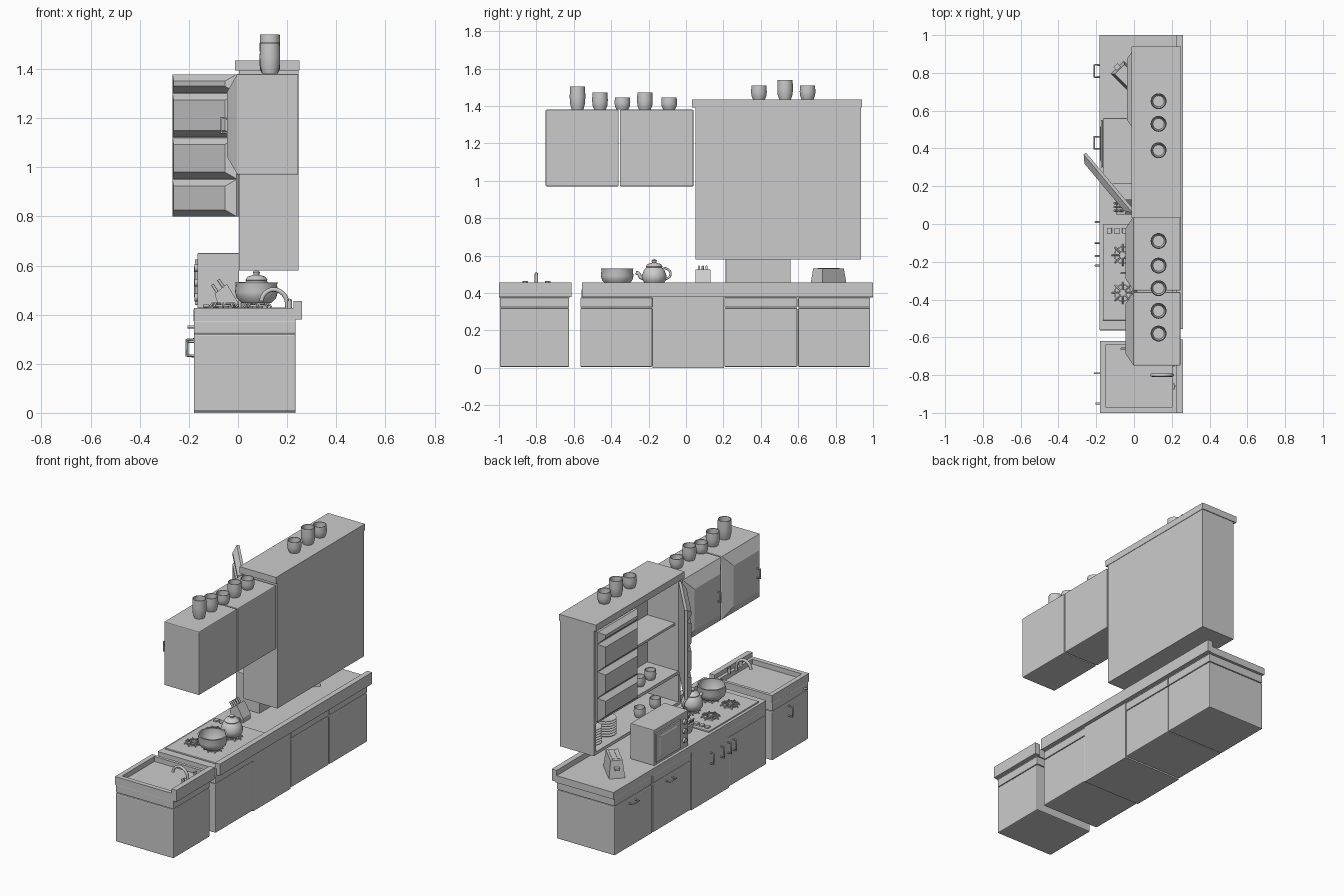
import bpy, bmesh, math
from mathutils import Vector, Matrix

if "Cube" in bpy.data.objects:
    bpy.data.objects.remove(bpy.data.objects["Cube"])


def mesh_obj(name, verts, faces, smooth=False):
    me = bpy.data.meshes.new(name)
    me.from_pydata(verts, [], faces)
    bm = bmesh.new()
    bm.from_mesh(me)
    bmesh.ops.remove_doubles(bm, verts=bm.verts, dist=1e-6)
    bmesh.ops.recalc_face_normals(bm, faces=bm.faces)
    bm.to_mesh(me)
    bm.free()
    ob = bpy.data.objects.new(name, me)
    bpy.context.collection.objects.link(ob)
    if smooth:
        bpy.context.view_layer.objects.active = ob
        bpy.ops.object.select_all(action='DESELECT')
        ob.select_set(True)
        bpy.ops.object.shade_smooth_by_angle(angle=math.radians(40))
    return ob


def loft(name, lower, upper):
    n = len(lower)
    faces = [tuple(range(n)), tuple(range(n, 2 * n))]
    faces += [(i, (i + 1) % n, n + (i + 1) % n, n + i) for i in range(n)]
    return mesh_obj(name, lower + upper, faces)


def box(name, x, y, z, bevel=0):
    ring = [(x[0], y[0]), (x[1], y[0]), (x[1], y[1]), (x[0], y[1])]
    ob = loft(name, [(*p, z[0]) for p in ring], [(*p, z[1]) for p in ring])
    if bevel:
        m = ob.modifiers.new("Bevel", 'BEVEL')
        m.width, m.segments = bevel, 2
    return ob


def raised_panel(name, x0, x1, y, z, iy, iz):
    """Panel on the plane x0 whose face is inset and pushed out to x1."""
    def ring(x, a, b):
        return [(x, y[0] + a, z[0] + b), (x, y[1] - a, z[0] + b),
                (x, y[1] - a, z[1] - b), (x, y[0] + a, z[1] - b)]
    return loft(name, ring(x0, 0, 0), ring(x1, iy, iz))


def lathe(name, profile, loc, segs=24):
    verts, faces = [], []
    for i in range(segs):
        a = 2 * math.pi * i / segs
        verts += [(loc[0] + r * math.cos(a), loc[1] + r * math.sin(a), loc[2] + z) for r, z in profile]
    n = len(profile)
    for i in range(segs):
        j = (i + 1) % segs
        faces += [(i * n + k, j * n + k, j * n + k + 1, i * n + k + 1) for k in range(n - 1)]
    return mesh_obj(name, verts, faces, True)


def tube(name, pts, r, smooth=True):
    cu = bpy.data.curves.new(name, 'CURVE')
    cu.dimensions, cu.bevel_depth, cu.bevel_resolution = '3D', r, 2
    cu.use_fill_caps, cu.resolution_u = True, 6
    sp = cu.splines.new('NURBS' if smooth else 'POLY')
    sp.points.add(len(pts) - 1)
    for p, c in zip(sp.points, pts):
        p.co = (*c, 1)
    if smooth:
        sp.use_endpoint_u, sp.order_u = True, 3
    ob = bpy.data.objects.new(name, cu)
    bpy.context.collection.objects.link(ob)
    bpy.ops.object.select_all(action='DESELECT')
    bpy.context.view_layer.objects.active = ob
    ob.select_set(True)
    bpy.ops.object.convert(target='MESH')


def handle(name, x, y, z, half, vertical=True, out=0.03):
    d = Vector((0, 0, half)) if vertical else Vector((0, half, 0))
    c, o = Vector((x, y, z)), Vector((-out, 0, 0))
    tube(name, [c - d, c - d + o, c + d + o, c + d], 0.005, False)


def cup(name, x, y, z, h, r=0.042):
    lathe(name, [(0, 0), (r * .75, 0), (r * .95, h * .25), (r, h * .55), (r * .95, h),
                 (r * .85, h), (r * .88, h * .5), (r * .7, .012), (0, .012)], (x, y, z))


# Base cabinets
for name, a, b in [("sink_cabinet", -0.995, -0.625), ("oven_cabinet", -0.565, -0.18),
                   ("base_cabinet_1", 0.205, 0.595), ("base_cabinet_2", 0.6, 0.985)]:
    box(name, (-0.18, 0.235), (a, b), (0.005, 0.32), 0.006)
    box(name + "_drawer", (-0.18, 0.235), (a, b), (0.323, 0.375), 0.004)
box("drawer_cabinet", (-0.18, 0.235), (-0.18, 0.203), (0, 0.38))
for y in (0.81, 0.43):
    handle("cabinet_handle", -0.18, y, 0.29, 0.032, False)
handle("sink_handle", -0.18, -0.79, 0.265, 0.032, True)
for y in (0.01, -0.10, -0.17, -0.22):
    handle("drawer_handle", -0.18, y, 0.265, 0.034, True, 0.025)
tube("sink_drawer_knob", [(-0.17, -0.95, 0.35), (-0.205, -0.95, 0.35)], 0.006, False)

# Worktop and backsplashes
box("worktop", (-0.182, 0.235), (-0.56, 1.0), (0.375, 0.42))
box("worktop_backsplash", (0.225, 0.26), (-0.557, 1.0), (0.38, 0.455))
box("sink_backsplash", (0.225, 0.26), (-1.0, -0.612), (0.38, 0.455))

# Sink with recessed basin
box("sink_floor", (-0.18, 0.235), (-1.0, -0.62), (0.375, 0.395))
for i, (x, y) in enumerate([((-0.18, -0.15), (-1, -0.62)), ((0.205, 0.23), (-1, -0.62)),
                            ((-0.15, 0.205), (-1, -0.97)), ((-0.15, 0.205), (-0.64, -0.62))]):
    box(f"sink_rim_{i}", x, y, (0.39, 0.427))
tube("tap_spout", [(0.2, -0.8, 0.42), (0.205, -0.8, 0.47), (0.15, -0.8, 0.51),
                   (0.1, -0.8, 0.485), (0.095, -0.8, 0.455)], 0.009)
for y in (-0.86, -0.74):
    tube("tap_handle", [(0.21, y, 0.42), (0.21, y, 0.462)], 0.01, False)
    tube("tap_lever", [(0.21, y - .015, 0.46), (0.21, y + .015, 0.46)], 0.005, False)

# Hob, burners and knobs
box("hob_plate", (-0.165, 0.205), (-0.51, 0.0), (0.42, 0.43), 0.003)
for x in (-0.06, 0.08):
    for y in (-0.165, -0.365):
        lathe("burner_cap", [(0, 0), (.022, 0), (.022, .012), (0, .012)], (x, y, 0.43), 16)
        lathe("grate_ring", [(.04, .004), (.047, .004), (.047, .012), (.04, .012), (.04, .004)], (x, y, 0.43))
        for k in range(8):
            a = k * math.pi / 4
            c, s = math.cos(a), math.sin(a)
            tube("grate_arm", [(x + .015 * c, y + .015 * s, .446), (x + .045 * c, y + .045 * s, .446),
                               (x + .056 * c, y + .056 * s, .43)], 0.004, False)
for x in (-0.13, -0.09, -0.05, -0.01):
    box("hob_knob", (x - .013, x + .013), (-0.05, -0.02), (0.43, 0.442), 0.003)

# Cooking bowl
lathe("cooking_bowl", [(0, 0), (.06, 0), (.08, .02), (.087, .045), (.084, .075), (.087, .083),
                       (.078, .083), (.077, .045), (.06, .012), (0, .012)], (0.075, -0.368, 0.447), 32)
# Teapot
lathe("teapot_body", [(0, 0), (.045, 0), (.062, .02), (.066, .045), (.055, .075), (.042, .09), (.045, .095),
                      (.035, .108), (.012, .115), (.012, .12), (.015, .126), (.008, .133), (0, .134)],
      (0.075, -0.17, 0.447), 32)
tube("teapot_spout", [(0.075, -0.215, 0.475), (0.075, -0.245, 0.48), (0.075, -0.25, 0.505), (0.075, -0.268, 0.51)], 0.01)
tube("teapot_handle", [(0.075, -0.11, 0.475), (0.075, -0.085, 0.48), (0.075, -0.08, 0.525), (0.075, -0.12, 0.535)], 0.006)

# Microwave oven
box("microwave_body", (-0.165, 0.005), (0.212, 0.56), (0.42, 0.65), 0.003)
box("microwave_door", (-0.176, -0.165), (0.3, 0.55), (0.44, 0.625), 0.003)
raised_panel("microwave_window", -0.176, -0.179, (0.33, 0.52), (0.465, 0.6), .006, .006)
for z in (0.47, 0.53, 0.59):
    tube("microwave_knob", [(-0.165, 0.255, z), (-0.178, 0.255, z)], 0.016, False)

# Toaster
toaster = Matrix.Translation((-0.02, 0.762, 0.42)) @ Matrix.Rotation(-math.pi / 4, 4, 'Z')
parts = [loft("toaster_body", [(u * .095, v * .048, 0) for u, v in ((-1, -1), (1, -1), (1, 1), (-1, 1))],
              [(u * .08, v * .036, .11) for u, v in ((-1, -1), (1, -1), (1, 1), (-1, 1))])]
for s in (-1, 1):
    parts.append(box("toaster_slot", (-.06, .06), (s * .016 - .007, s * .016 + .007), (.105, .113)))
parts.append(box("toaster_lever", (-.11, -.08), (-.015, .015), (.055, .07)))
for p in parts:
    p.matrix_world = toaster

# Knife block
prof = [(-0.075, .42), (0, .42), (0.0, .45), (-0.045, .525), (-0.095, .485)]
loft("knife_block", [(x, 0.05, z) for x, z in prof], [(x, 0.13, z) for x, z in prof])
for y in (0.07, 0.09, 0.11):
    for t in (-0.085, -0.06):
        z = .485 + (t + .095) * .8
        tube("knife_handle", [(t, y, z), (t - .02, y, z + .03)], 0.006, False)

# Wall cabinets with raised doors
for a, b, hy in [(-0.75, -0.36, -0.66), (-0.353, 0.04, -0.26)]:
    box("wall_cabinet", (-0.005, 0.246), (a, b), (0.97, 1.38), 0.005)
    raised_panel("wall_cabinet_door", -0.004, -0.045, (a + .003, b - .003), (0.973, 1.377), .06, .07)
    handle("wall_cabinet_handle", -0.043, hy, 1.17, 0.03, True, 0.025)

# Tall dresser: open carcass
box("dresser_back", (0.228, 0.247), (0.05, 0.935), (0.58, 1.4))
for y in (0.05, 0.915):
    box("dresser_side", (0.005, 0.247), (y, y + .02), (0.58, 1.4))
box("dresser_bottom", (0.005, 0.247), (0.05, 0.935), (0.58, 0.6))
box("dresser_shelf", (0.005, 0.235), (0.06, 0.925), (0.78, 0.8))
box("dresser_upper_shelf", (0.03, 0.235), (0.06, 0.925), (1.09, 1.105))
box("dresser_top", (-0.013, 0.25), (0.033, 0.94), (1.393, 1.435))

# Dresser doors with four raised panels, the second swung open
for name, y0, angle in (("closed_door", 0.51, 0), ("open_door", 0.065, math.radians(40))):
    hinge = Matrix.Translation((0.003, y0, 0)) @ Matrix.Rotation(angle, 4, 'Z')
    door = [box(name, (-0.012, 0.004), (0, 0.405), (0.8, 1.378))]
    for a, b in ((0.8, 0.95), (0.953, 1.12), (1.123, 1.30), (1.303, 1.378)):
        door.append(raised_panel(name + "_panel", -0.012, -0.04, (0, 0.405), (a, b), 0.04, 0.027))
    for p in door:
        p.matrix_world = hinge

# Plates and cups inside the dresser
for y in (0.83, 0.68):
    for k in range(7):
        lathe("plate", [(0, 0), (.04, 0), (.065, .009), (.065, .012), (.04, .005), (0, .005)],
              (0.1, y, 0.602 + k * .016), 20)
for y, z in ((0.36, 0.8), (0.25, 0.8), (0.36, 0.6), (0.2, 0.6)):
    cup("shelf_cup", 0.08, y, z, 0.06, 0.035)

# Cups on top of the cabinets
for y, h in ((0.39, .075), (0.53, .105), (0.65, .075)):
    cup("dresser_cup", 0.13, y, 1.435, h)
for y, h in ((-0.58, .122), (-0.46, .09), (-0.34, .065), (-0.22, .09), (-0.09, .065)):
    cup("cabinet_cup", 0.13, y, 1.381, h)
